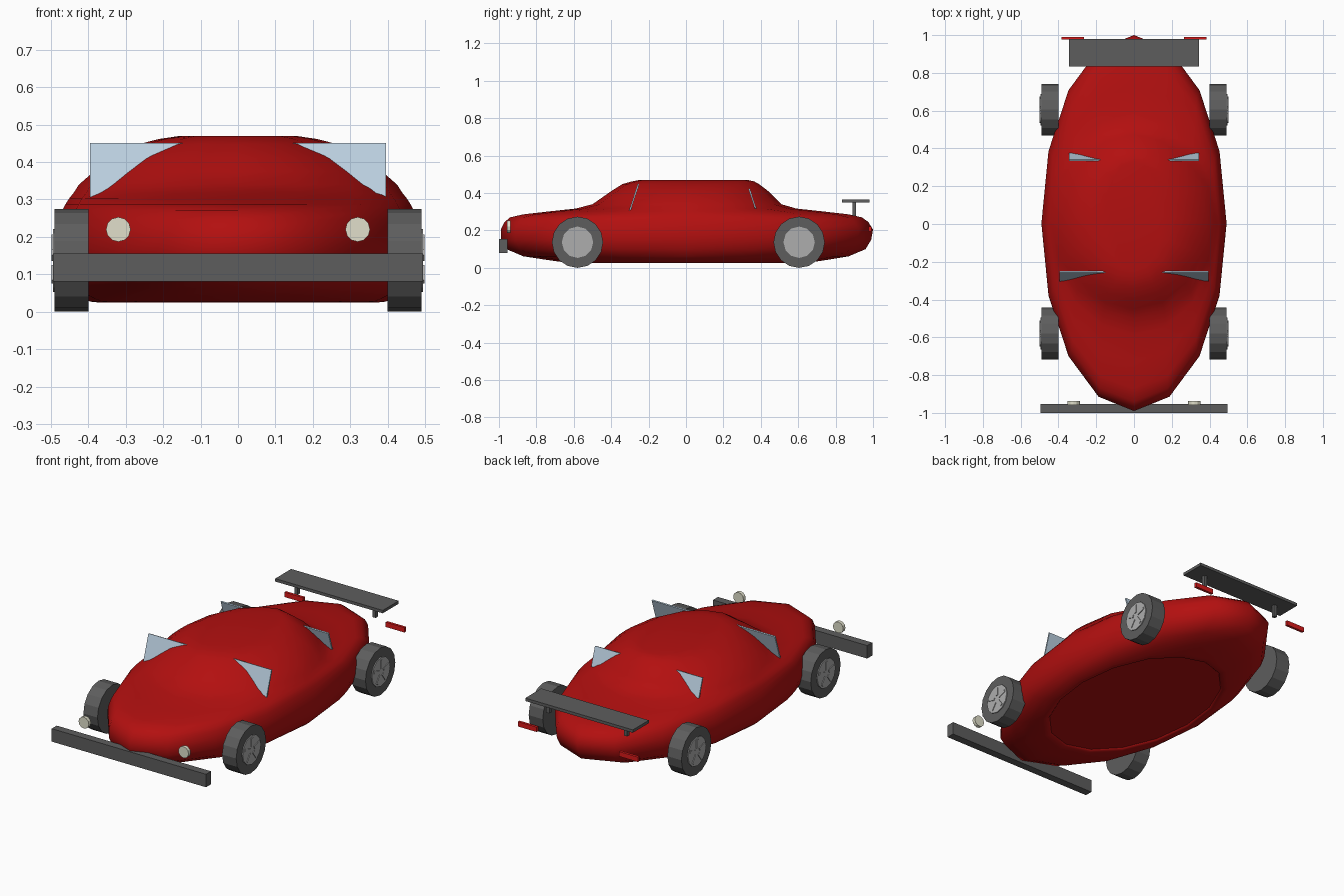
import bpy, bmesh
from math import sin, cos, pi, radians
from mathutils import Matrix, Vector

if "Cube" in bpy.data.objects:
    bpy.data.objects.remove(bpy.data.objects["Cube"])


def mat(name, r, g, b):
    m = bpy.data.materials.new(name)
    m.diffuse_color = (r, g, b, 1)
    m.use_nodes = True
    m.node_tree.nodes["Principled BSDF"].inputs["Base Color"].default_value = m.diffuse_color
    return m


RED = mat("red_paint", 0.45, 0.005, 0.005)
LAMP = mat("tail_red", 0.7, 0.01, 0.01)
GLASS = mat("glass", 0.5, 0.63, 0.75)
DARK = mat("dark_grey", 0.11, 0.11, 0.11)
RIM = mat("rim_grey", 0.42, 0.42, 0.42)
CREAM = mat("cream", 0.75, 0.74, 0.6)


def finish(bm, name, material):
    bmesh.ops.recalc_face_normals(bm, faces=bm.faces)
    me = bpy.data.meshes.new(name)
    bm.to_mesh(me)
    bm.free()
    me.materials.append(material)
    ob = bpy.data.objects.new(name, me)
    bpy.context.collection.objects.link(ob)
    return ob


def box(name, center, size, material, tilt=0):
    bm = bmesh.new()
    m = (Matrix.Translation(center) @ Matrix.Rotation(tilt, 4, 'X')
         @ Matrix.Diagonal((*size, 1)))
    bmesh.ops.create_cube(bm, size=1, matrix=m)
    return finish(bm, name, material)


def disc(name, center, radius, depth, sides, axis, material):
    bm = bmesh.new()
    m = Matrix.Translation(center) @ Matrix.Rotation(pi / 2, 4, axis)
    bmesh.ops.create_cone(bm, cap_ends=True, segments=sides, radius1=radius,
                          radius2=radius, depth=depth, matrix=m)
    return finish(bm, name, material)


# Body: stacked 16-sided ellipses (z, half width, front reach, back reach)
RINGS = [
    (0.034, 0.370, 0.58, 0.60), (0.025, 0.375, 0.59, 0.61),
    (0.027, 0.395, 0.63, 0.65), (0.042, 0.430, 0.74, 0.75),
    (0.062, 0.455, 0.87, 0.87), (0.100, 0.478, 0.96, 0.96),
    (0.150, 0.490, 0.99, 0.99), (0.205, 0.490, 0.99, 1.00),
    (0.245, 0.478, 0.97, 0.975), (0.270, 0.470, 0.94, 0.94),
    (0.286, 0.462, 0.87, 0.87), (0.302, 0.452, 0.73, 0.73),
    (0.317, 0.440, 0.59, 0.59), (0.340, 0.425, 0.50, 0.51),
    (0.375, 0.385, 0.45, 0.475), (0.410, 0.340, 0.40, 0.44),
    (0.448, 0.265, 0.34, 0.39), (0.462, 0.210, 0.29, 0.365),
    (0.470, 0.155, 0.25, 0.33),
]
N = 16
bm = bmesh.new()
loops = []
for z, rx, front, back in RINGS:
    loop = []
    for i in range(N):
        a = 2 * pi * i / N
        y = sin(a) * (back + front) / 2 + (back - front) / 2
        loop.append(bm.verts.new((rx * cos(a), y, z)))
    loops.append(loop)
for lo, hi in zip(loops, loops[1:]):
    for i in range(N):
        j = (i + 1) % N
        bm.faces.new((lo[i], lo[j], hi[j], hi[i]))
for f in bm.faces:
    f.smooth = True
bm.faces.new(loops[0])
bm.faces.new(loops[-1]).smooth = True
finish(bm, "body", RED)

# Windows: slanted panes passing through the cabin
box("windshield", (0, -0.277, 0.377), (0.79, 0.008, 0.153), GLASS, radians(-18))
box("rear_window", (0, 0.355, 0.37), (0.69, 0.008, 0.112), GLASS, radians(18))

# Front bumper and rear wing
box("front_bumper", (0, -0.977, 0.118), (0.99, 0.046, 0.075), DARK)
box("rear_wing", (0, 0.907, 0.357), (0.69, 0.146, 0.017), DARK)

for side, s in (("left", -1), ("right", 1)):
    box(side + "_wing_post", (0.25 * s, 0.90, 0.315), (0.02, 0.02, 0.075), DARK)
    box(side + "_tail_light", (0.325 * s, 0.983, 0.208), (0.12, 0.015, 0.028), LAMP)
    disc(side + "_headlight", (0.32 * s, -0.947, 0.22), 0.033, 0.02, 12, 'X', CREAM)

    # Wheels: tyre, rim disc and five raised spokes
    for end, y in (("front", -0.58), ("rear", 0.605)):
        name = f"{end}_{side}_"
        hub = Vector((0.445 * s, y, 0.137))
        disc(name + "tyre", hub, 0.137, 0.09, 16, 'Y', DARK)
        disc(name + "rim", hub + Vector((0.003 * s, 0, 0)), 0.084, 0.094, 12, 'Y', RIM)
        sp = bmesh.new()
        for k in range(5):
            m = (Matrix.Translation(hub + Vector((0.047 * s, 0, 0)))
                 @ Matrix.Rotation(2 * pi * k / 5, 4, 'X')
                 @ Matrix.Translation((0, 0, 0.045))
                 @ Matrix.Diagonal((0.014, 0.016, 0.05, 1)))
            bmesh.ops.create_cube(sp, size=1, matrix=m)
        finish(sp, name + "spokes", RIM)
